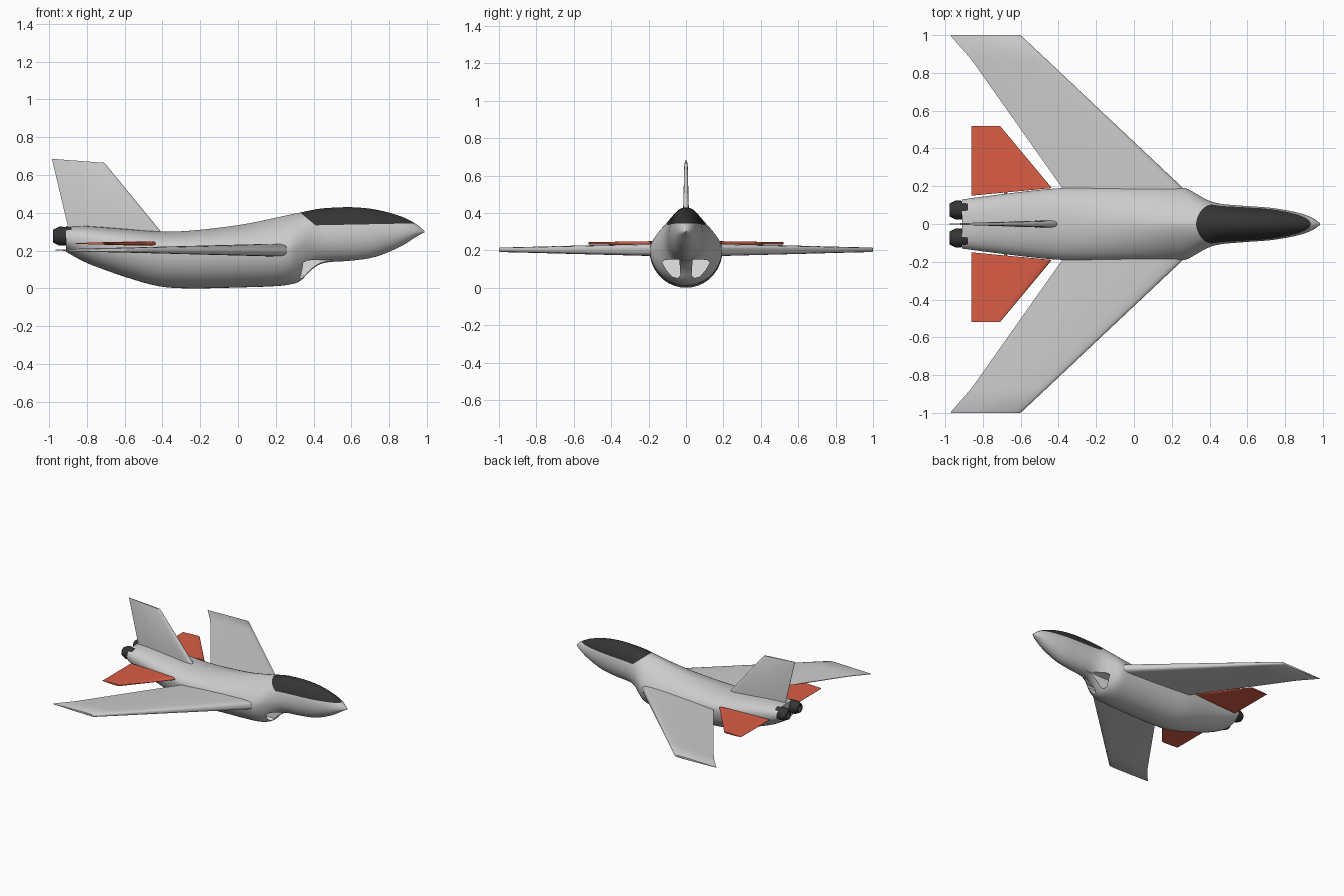
import bpy, bmesh, math
from mathutils import Vector

if "Cube" in bpy.data.objects:
    bpy.data.objects.remove(bpy.data.objects["Cube"], do_unlink=True)


def material(name, r, g, b):
    mat = bpy.data.materials.new(name)
    mat.use_nodes = True
    mat.diffuse_color = (r, g, b, 1)
    shader = next(n for n in mat.node_tree.nodes if n.type == 'BSDF_PRINCIPLED')
    shader.inputs["Base Color"].default_value = (r, g, b, 1)
    shader.inputs["Roughness"].default_value = 0.5
    return mat


GREY = material("light grey paint", 0.6, 0.6, 0.6)
DARK = material("dark glass", 0.035, 0.035, 0.035)
RED = material("orange red paint", 0.7, 0.11, 0.06)
WHITE = material("white duct", 0.9, 0.9, 0.9)


def add_object(name, bm, mats):
    bmesh.ops.recalc_face_normals(bm, faces=bm.faces)
    mesh = bpy.data.meshes.new(name)
    bm.to_mesh(mesh)
    bm.free()
    for mat in mats:
        mesh.materials.append(mat)
    obj = bpy.data.objects.new(name, mesh)
    bpy.context.collection.objects.link(obj)
    return obj


def smooth(obj, angle=35):
    bpy.ops.object.select_all(action='DESELECT')
    obj.select_set(True)
    bpy.context.view_layer.objects.active = obj
    bpy.ops.object.shade_smooth_by_angle(angle=math.radians(angle))


def loft(rings, closed=False):
    """Skin a list of point rings, capping the ends unless the loft is a loop."""
    bm = bmesh.new()
    loops = [[bm.verts.new(p) for p in ring] for ring in rings]
    pairs = list(zip(loops, loops[1:]))
    if closed:
        pairs.append((loops[-1], loops[0]))
    else:
        bm.faces.new(loops[0])
        bm.faces.new(loops[-1])
    for a, b in pairs:
        for i in range(len(a)):
            j = (i + 1) % len(a)
            bm.faces.new((a[i], a[j], b[j], b[i]))
    return bm


def spline(rows, steps):
    """Catmull-Rom interpolation of every column of a station table."""
    out = []
    for i in range(len(rows) - 1):
        quad = [rows[max(i - 1, 0)], rows[i], rows[i + 1], rows[min(i + 2, len(rows) - 1)]]
        for k in range(steps):
            t = k / steps
            out.append([b + 0.5 * t * (c - a + t * (2*a - 5*b + 4*c - d + t * (3*(b - c) + d - a)))
                        for a, b, c, d in zip(*quad)])
    return out + [list(rows[-1])]


# Fuselage: x, half width, bottom, widest height, top, roundness of upper half
stations = [
    (-.91, .13, .195, .265, .33, 2.6),
    (-.8, .145, .135, .25, .33, 2.4),
    (-.6, .17, .062, .225, .315, 2.2),
    (-.42, .188, .012, .205, .302, 2),
    (-.25, .193, 0, .2, .306, 1.9),
    (0, .195, .005, .2, .335, 1.7),
    (.18, .195, .011, .205, .37, 1.55),
    (.27, .19, .02, .21, .39, 1.55),
    (.33, .16, .04, .23, .402, 1.7),
    (.39, .127, .1, .25, .415, 1.9),
    (.46, .107, .136, .265, .425, 2),
    (.6, .095, .147, .28, .43, 2),
    (.73, .085, .168, .29, .417, 2),
    (.86, .062, .222, .295, .382, 2),
    (.94, .035, .272, .3, .342, 2),
    (.985, .004, .297, .3, .304, 2),
]


def section(x, w, low, mid, top, n, count=56):
    ring = []
    for i in range(count):
        a = math.tau * (i + 0.5) / count
        c, s = math.cos(a), math.sin(a)
        e = 2 / n if s > 0 else 1
        h = top - mid if s > 0 else mid - low
        ring.append((x, math.copysign(abs(c) ** e * w, c),
                     mid + math.copysign(abs(s) ** e * h, s)))
    return ring


bm = loft([section(*row) for row in spline(stations, 4)])

# Canopy glass: cut along the sill and the rear frame, then colour what lies above both
sill = (Vector((.41, 0, .334)), Vector((-.02, 0, 1)).normalized())
frame = (Vector((.41, 0, .334)), Vector((.64, 0, .77)).normalized())
for point, normal in (sill, frame):
    bmesh.ops.bisect_plane(bm, geom=bm.verts[:] + bm.edges[:] + bm.faces[:],
                           plane_co=point, plane_no=normal, dist=1e-5)
for f in bm.faces:
    center = f.calc_center_median()
    if all((center - p).dot(n) > 0 for p, n in (sill, frame)) and center.x > .3:
        f.material_index = 1
fuselage = add_object("fuselage", bm, [GREY, DARK, WHITE])

# Intake ducts: D-shaped tunnels either side of the central keel
duct = [(.03, .065), (.045, .052), (.075, .06), (.105, .095), (.128, .135),
        (.115, .148), (.075, .152), (.035, .15)]
for side in (1, -1):
    cutter = add_object("duct_cutter", loft([[(x, side * y, z) for y, z in duct]
                                             for x in (.2, .56)]), [WHITE])
    cutter.hide_render = True
    mod = fuselage.modifiers.new("duct", 'BOOLEAN')
    mod.operation = 'DIFFERENCE'
    mod.solver = 'EXACT'
    mod.material_mode = 'TRANSFER'
    mod.object = cutter
    bpy.ops.object.select_all(action='DESELECT')
    fuselage.select_set(True)
    bpy.context.view_layer.objects.active = fuselage
    bpy.ops.object.modifier_apply(modifier=mod.name)
    bpy.data.objects.remove(cutter, do_unlink=True)
smooth(fuselage)

# Lifting surfaces: chord fraction and thickness fraction of the airfoil
airfoil = [(0, .25), (.006, .55), (.02, .8), (.06, .97), (.15, 1), (.4, .85), (.7, .55), (1, .12)]


def panel(name, rows, place, mat):
    """rows: span, leading edge x, trailing edge x, half thickness."""
    rings = []
    for span, le, te, thick in rows:
        top = [(le + (te - le) * c, thick * t) for c, t in airfoil]
        outline = top + [(x, -t) for x, t in reversed(top)]
        rings.append([place(x, t, span) for x, t in outline])
    smooth(add_object(name, loft(rings), [mat]), 40)


wing = [(.1, .26, -.38, .033), (.19, .26, -.38, .033), (.87, -.462, -.86, .015),
        (.995, -.595, -.97, .012), (1, -.605, -.97, .008)]
stabilizer = [(.52, -.71, -.86, .006), (.19, -.435, -.86, .011)]

for side, label in ((1, "left"), (-1, "right")):
    panel(label + "_wing", wing, lambda x, t, s: (x, side * s, .203 + t), GREY)

    # Stabilizer root follows the taper of the tail
    def tail(x, t, s):
        inset = .04 * (-.435 - x) / .425 if s < .3 else 0
        return (x, side * (s - inset), .238 + t)
    panel(label + "_stabilizer", stabilizer, tail, RED)

    # Pivot joining the stabilizer to the tail
    pivot = loft([[(-.68 + .007 * math.cos(a), side * y, .238 + .007 * math.sin(a))
                   for a in (math.tau * i / 10 for i in range(10))] for y in (.13, .2)])
    smooth(add_object(label + "_pivot", pivot, [GREY]))

    # Nozzle: hollow turned ring with an inner floor
    profile = [(-.88, .048), (-.945, .05), (-.978, .034), (-.978, .028), (-.93, .034),
               (-.92, .001), (-.88, .001)]
    nozzle = loft([[(x, side * .074 + r * math.cos(a), .277 + r * math.sin(a))
                    for a in (math.tau * i / 24 for i in range(24))]
                   for x, r in profile], closed=True)
    smooth(add_object(label + "_nozzle", nozzle, [DARK]))

# Tail fin, with the tip rising slightly to the rear
fin = [(.27, -.385, -.885, .02), (.31, -.415, -.895, .018), (.66, -.702, -.983, .009),
       (.665, -.71, -.985, .006)]
panel("tail_fin", fin,
      lambda x, t, s: (x, t, s + (.075 * (-.71 - x) if s > .6 else 0)), GREY)
